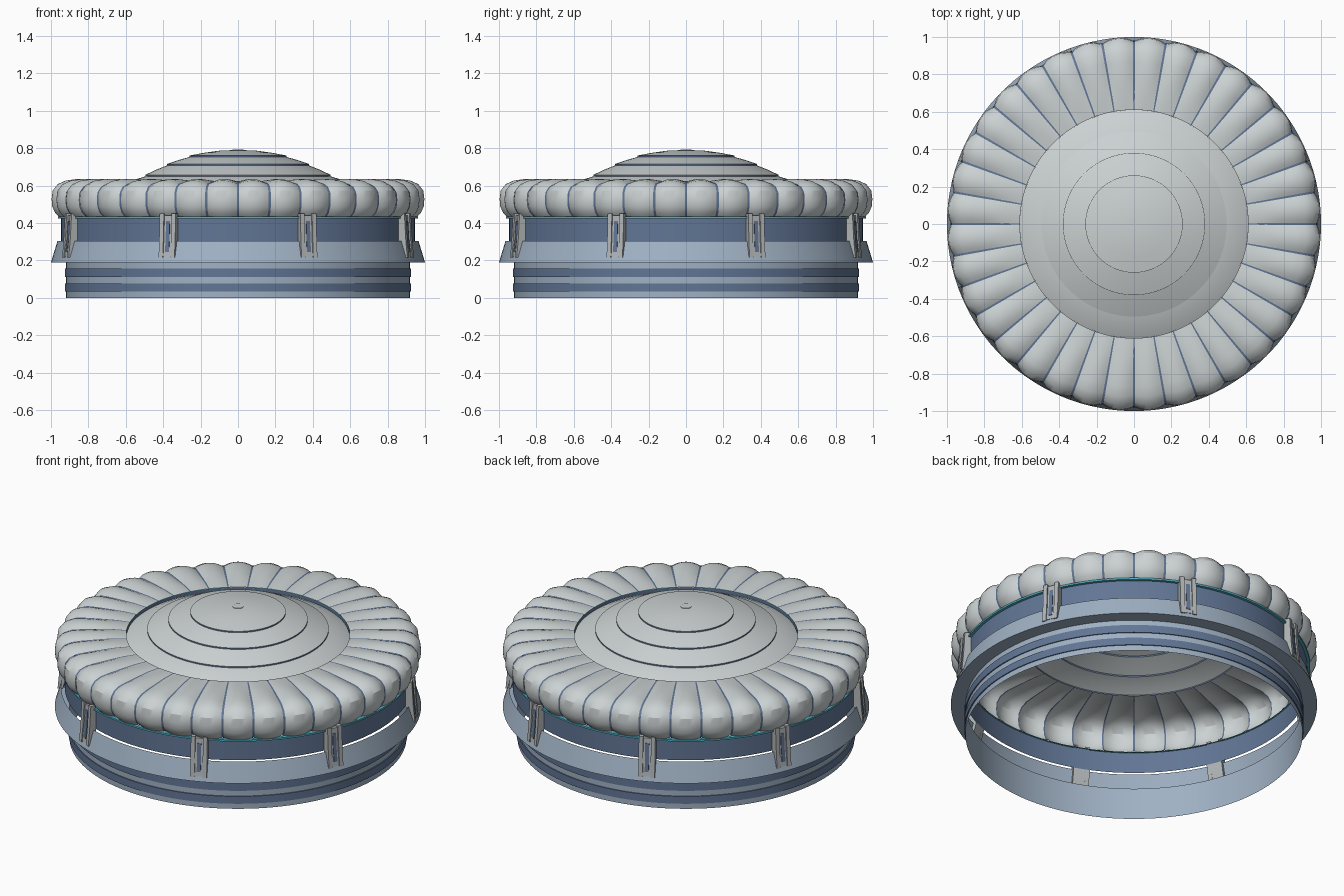
import bpy, bmesh, math
from math import pi, sin, cos, radians
from mathutils import Vector, Matrix

cube = bpy.data.objects.get("Cube")
if cube:
    bpy.data.objects.remove(cube, do_unlink=True)


def material(name, r, g, b):
    m = bpy.data.materials.new(name)
    m.use_nodes = True
    m.diffuse_color = (r, g, b, 1)
    m.node_tree.nodes["Principled BSDF"].inputs["Base Color"].default_value = (r, g, b, 1)
    return m


SHELL = material("pale grey shell", 0.60, 0.64, 0.65)
PALE = material("pale blue wall", 0.35, 0.44, 0.55)
BLUE = material("slate blue trim", 0.12, 0.18, 0.30)
TEAL = material("teal rim", 0.09, 0.45, 0.55)
GREY = material("bracket grey", 0.44, 0.46, 0.47)


def finish(name, bm, mats, fix_normals=False):
    if fix_normals:
        bmesh.ops.recalc_face_normals(bm, faces=bm.faces)
    me = bpy.data.meshes.new(name)
    bm.to_mesh(me)
    bm.free()
    for m in mats:
        me.materials.append(m)
    ob = bpy.data.objects.new(name, me)
    bpy.context.collection.objects.link(ob)
    bpy.ops.object.select_all(action='DESELECT')
    ob.select_set(True)
    bpy.context.view_layer.objects.active = ob
    bpy.ops.object.shade_smooth_by_angle(angle=radians(30))
    return ob


def grid(bm, rows, closed=False):
    """Skin rows of points with quads; returns nothing."""
    vs = [[bm.verts.new(p) for p in row] for row in rows]
    if closed:
        vs.append(vs[0])
    for a, b in zip(vs, vs[1:]):
        for i in range(len(a) - 1):
            bm.faces.new((a[i], b[i], b[i + 1], a[i + 1]))


def polar(r, a, z):
    return Vector((r * cos(a), r * sin(a), z))


def lathe(name, profile, mats, rule=None, steps=144):
    """Spin a bottom-to-top (radius, height) profile around z."""
    bm = bmesh.new()
    grid(bm, [[polar(r, 2 * pi * k / steps, z) for r, z in profile]
              for k in range(steps)], closed=True)
    bmesh.ops.remove_doubles(bm, verts=bm.verts, dist=1e-5)
    bm.normal_update()
    if rule:
        for f in bm.faces:
            f.material_index = rule(f)
    return finish(name, bm, mats)


# Open base drum with two raised stripes
lathe("base_drum", [(0.92, 0), (0.92, 0.19)], [PALE])
for i, (low, high) in enumerate([(0.033, 0.077), (0.111, 0.157)]):
    lathe(f"base_stripe_{i + 1}", [(0.92, low), (0.926, low), (0.926, high), (0.92, high)], [BLUE])

# Sloped skirt with a flat underside
lathe("skirt", [(0.92, 0.19), (1.0, 0.19), (0.965, 0.305)], [PALE])

# Upper band with its thin rim
lathe("upper_band", [(0.946, 0.305), (0.946, 0.43)], [BLUE])
lathe("band_rim", [(0.946, 0.424), (0.962, 0.424), (0.962, 0.434), (0.94, 0.434)], [TEAL])

# Puffed roof panels with ribs in the seams
PROFILE = [(0.957, 0.43), (0.982, 0.455), (0.997, 0.49), (1.0, 0.53), (0.994, 0.575),
           (0.968, 0.608), (0.925, 0.627), (0.87, 0.635), (0.78, 0.635), (0.69, 0.63), (0.61, 0.622)]
PANELS = 36
STEP = 2 * pi / PANELS


def seam_point(r, z, depth):
    taper = min(1, (r - 0.6) / 0.25)
    d = (Vector((0.8, 0.46)) - Vector((r, z))).normalized() * depth * taper
    return r + d.x, z + d.y


panels, ribs = bmesh.new(), bmesh.new()
for k in range(PANELS):
    mid = (k + 0.5) * STEP
    rows = []
    for j in range(-4, 5):
        u = j / 4
        a = mid + u * STEP * 0.475
        rows.append([polar(r2, a, z2) for r2, z2 in
                     (seam_point(r, z, 0.022 * u * u) for r, z in PROFILE)])
    grid(panels, rows)
    grid(ribs, [[polar(r2, k * STEP + s * STEP * 0.035, z2) for r2, z2 in
                 (seam_point(r, z, 0.021) for r, z in PROFILE)] for s in (-1, 1)])
finish("roof_panels", panels, [SHELL])
finish("roof_ribs", ribs, [BLUE])

# Collar between the roof and the dome
lathe("dome_collar", [(0.612, 0.595), (0.612, 0.618)], [BLUE])
lathe("collar_rim", [(0.611, 0.617), (0.611, 0.621)], [TEAL])

# Stepped dome: each tier rises to a short dark riser
TIERS = [(0.61, 0.602), (0.495, 0.650), (0.38, 0.708), (0.26, 0.753), (0.1, 0.787)]
RISER = 0.008
dome = [TIERS[0]]
for (r0, z0), (r1, z1) in zip(TIERS, TIERS[1:]):
    # slightly crowned tier, then the riser
    dome.append(((r0 + r1) / 2, (z0 + z1) / 2 + 0.006))
    dome.append((r1, z1))
    if r1 > 0.2:
        dome.append((r1, z1 + RISER))
dome += [(0.03, 0.79), (0.0, 0.79)]
lathe("dome", dome, [SHELL, BLUE], lambda f: int(abs(f.normal.z) < 0.2))
lathe("dome_cap", [(0.03, 0.789), (0.03, 0.793), (0.0, 0.793)], [SHELL], steps=24)


# Brackets clamped over the band and skirt
def prism(bm, outline, y0, y1, index=0):
    """Extrude an (x, z) outline sideways from y0 to y1."""
    a = [bm.verts.new((x, y0, z)) for x, z in outline]
    b = [bm.verts.new((x, y1, z)) for x, z in outline]
    n = len(a)
    faces = [bm.faces.new(a), bm.faces.new(b[::-1])]
    faces += [bm.faces.new((a[i], b[i], b[(i + 1) % n], a[(i + 1) % n])) for i in range(n)]
    for f in faces:
        f.material_index = index


CHEEK = [(0.948, 0.45), (0.982, 0.45), (0.99, 0.31), (0.999, 0.215), (0.97, 0.215), (0.948, 0.3)]
WEB = [(0.948, 0.44), (0.974, 0.44), (0.982, 0.31), (0.994, 0.22), (0.97, 0.22), (0.948, 0.3)]
SLOT = [(0.97, 0.41), (0.979, 0.41), (0.986, 0.31), (0.994, 0.245), (0.985, 0.245)]
for k in range(8):
    bm = bmesh.new()
    for s in (-1, 1):
        prism(bm, CHEEK, s * 0.022, s * 0.046)
    prism(bm, WEB, -0.022, 0.022)
    prism(bm, SLOT, -0.011, 0.011, 1)
    bmesh.ops.transform(bm, verts=bm.verts, matrix=Matrix.Rotation((k + 0.5) * pi / 4, 4, 'Z'))
    finish(f"bracket_{k + 1}", bm, [GREY, BLUE], fix_normals=True)
